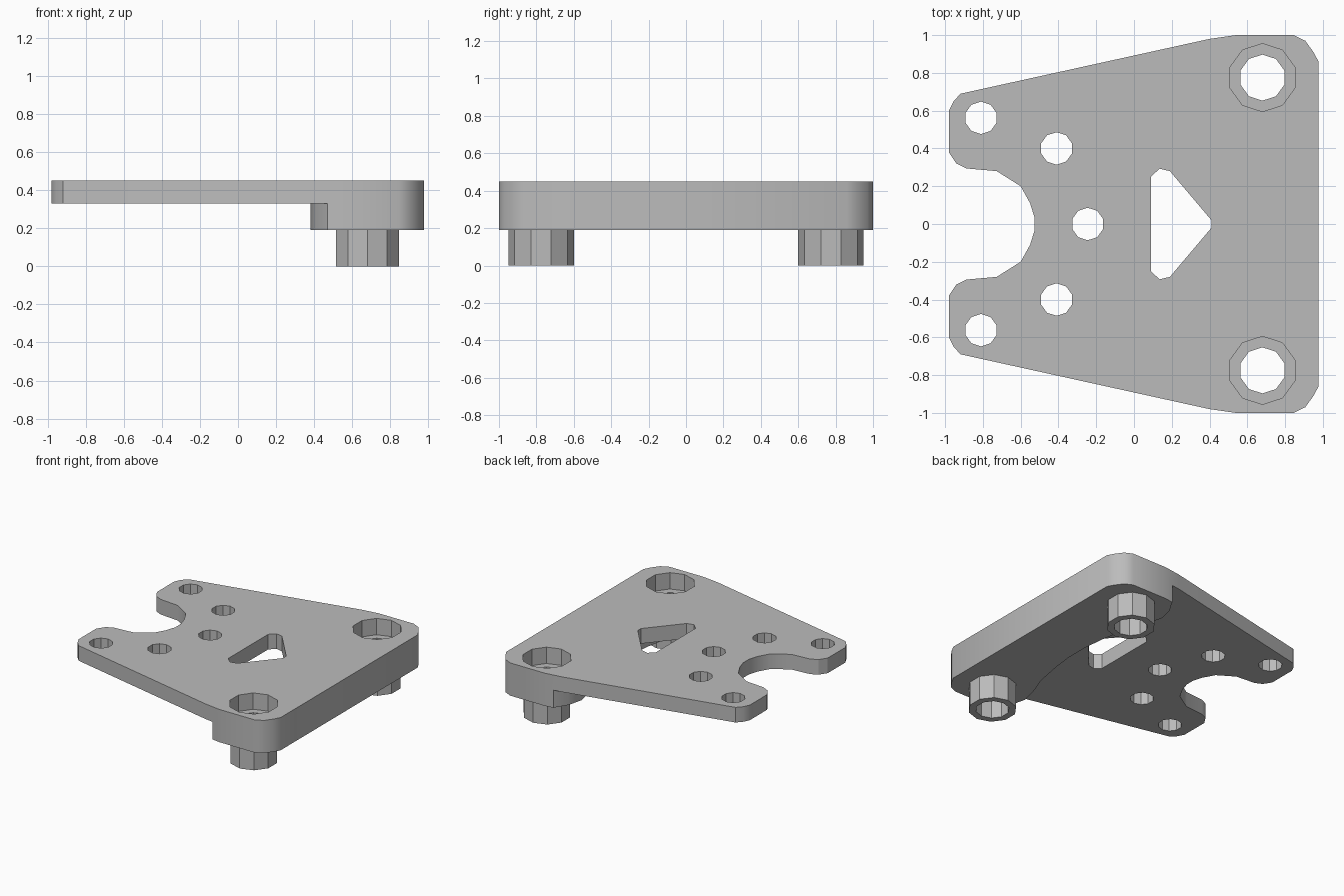
import bpy, bmesh, math

if "Cube" in bpy.data.objects:
    bpy.data.objects.remove(bpy.data.objects["Cube"])

TOP, PLATE_BOTTOM, PAD_BOTTOM = 0.45, 0.33, 0.19
SIDES = 10

grey = bpy.data.materials.new("light grey")
grey.use_nodes = True
colour = (0.5, 0.5, 0.5, 1)
grey.diffuse_color = colour
grey.node_tree.nodes["Principled BSDF"].inputs["Base Color"].default_value = colour


def mirrored(half):
    """Close a half profile by mirroring it across the x axis."""
    return half + [(x, -y) for x, y in reversed(half)]


def circle(x, y, r):
    steps = [math.tau * (i + 0.5) / SIDES for i in range(SIDES)]
    return [(x + r * math.cos(a), y + r * math.sin(a)) for a in steps]


def prism(name, profile, z0, z1):
    bm = bmesh.new()
    base = bm.faces.new([bm.verts.new((x, y, z0)) for x, y in profile])
    side = bmesh.ops.extrude_face_region(bm, geom=[base])["geom"]
    verts = [g for g in side if isinstance(g, bmesh.types.BMVert)]
    bmesh.ops.translate(bm, verts=verts, vec=(0, 0, z1 - z0))
    bmesh.ops.recalc_face_normals(bm, faces=bm.faces)
    mesh = bpy.data.meshes.new(name)
    bm.to_mesh(mesh)
    bm.free()
    mesh.materials.append(grey)
    obj = bpy.data.objects.new(name, mesh)
    bpy.context.collection.objects.link(obj)
    return obj


def combine(target, tool, operation):
    """Apply a boolean and discard the tool object."""
    mod = target.modifiers.new("shape", "BOOLEAN")
    mod.operation, mod.object, mod.solver = operation, tool, "EXACT"
    bpy.context.view_layer.objects.active = target
    bpy.ops.object.modifier_apply(modifier=mod.name)
    bpy.data.objects.remove(tool)


# Plate outline with two prongs and a rounded notch
outline = mirrored([
    (0.977, 0.86), (0.95, 0.91), (0.907, 0.97), (0.845, 1), (0.54, 1), (0.4, 0.98),
    (-0.918, 0.69), (-0.955, 0.65), (-0.98, 0.6), (-0.98, 0.38), (-0.94, 0.32),
    (-0.886, 0.294), (-0.727, 0.28), (-0.6, 0.2), (-0.55, 0.11), (-0.527, 0.035)])
plate = prism("mounting_plate", outline, PAD_BOTTOM, TOP)

# Underside relief leaves a thick pad that rounds out around each boss
relief = mirrored([
    (-1.2, 1.2), (0.47, 1.2), (0.47, 0.985), (0.41, 0.89), (0.38, 0.77),
    (0.41, 0.64), (0.47, 0.48), (0.51, 0.27), (0.53, 0.1)])
combine(plate, prism("relief_cutter", relief, 0, PLATE_BOTTOM), "DIFFERENCE")

# Hollow bosses with counterbored holes
for side in (1, -1):
    x, y = 0.68, 0.775 * side
    combine(plate, prism("boss", circle(x, y, 0.175), 0, PAD_BOTTOM + 0.04), "UNION")
    combine(plate, prism("bore", circle(x, y, 0.122), -0.1, 0.6), "DIFFERENCE")
    combine(plate, prism("counterbore", circle(x, y, 0.18), TOP - 0.13, 0.6), "DIFFERENCE")

# Small through holes
for x, y in [(-0.81, 0.562), (-0.81, -0.562), (-0.41, 0.4), (-0.41, -0.4), (-0.245, 0)]:
    combine(plate, prism("hole", circle(x, y, 0.086), 0, 0.6), "DIFFERENCE")

# Triangular window with blunted corners
window = mirrored([(0.41, 0.02), (0.19, 0.28), (0.135, 0.293), (0.09, 0.25)])
combine(plate, prism("window_cutter", window, 0, 0.6), "DIFFERENCE")

bpy.ops.object.select_all(action="DESELECT")
plate.select_set(True)
bpy.context.view_layer.objects.active = plate
bpy.ops.object.shade_smooth_by_angle(angle=math.radians(30))
